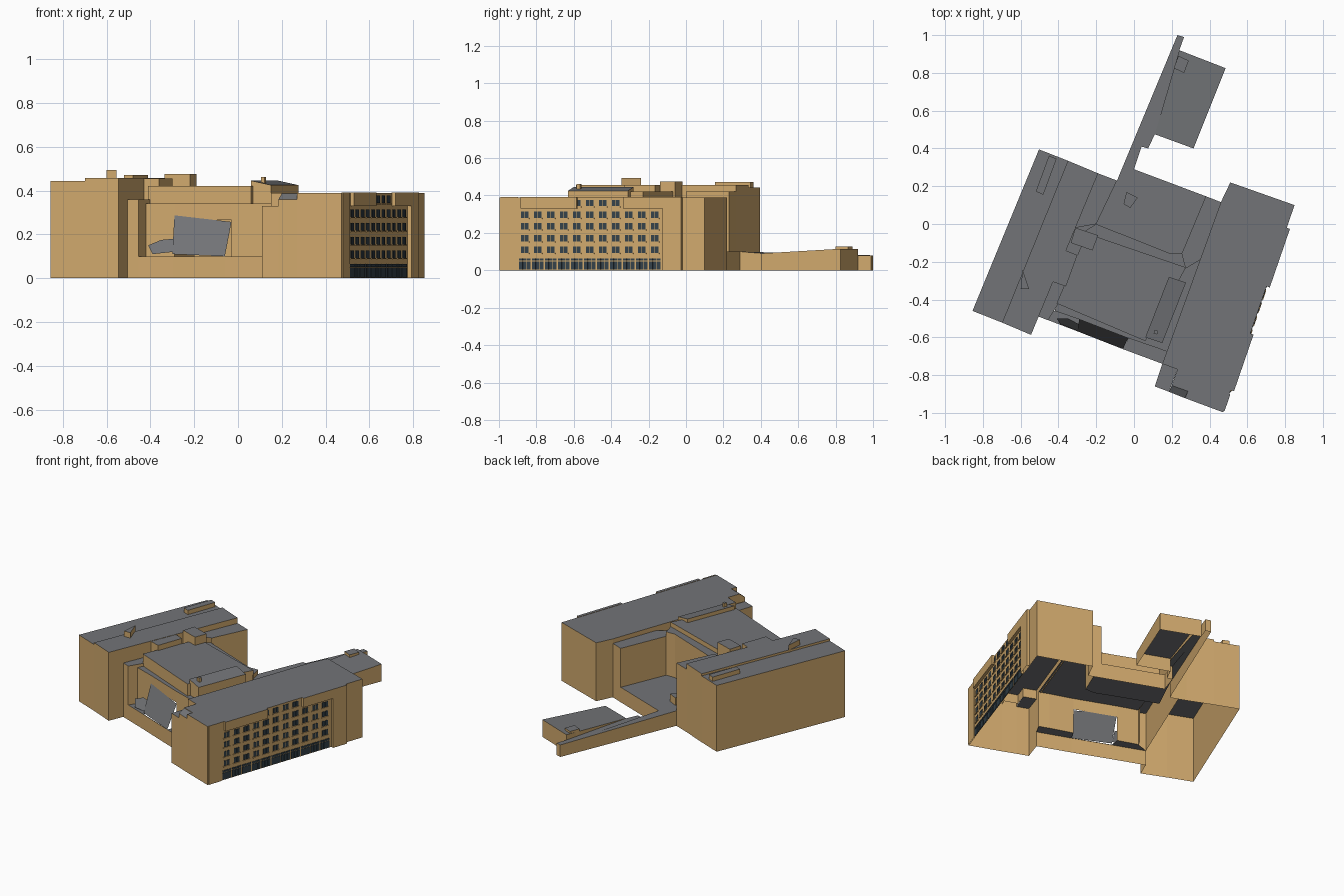
import bpy
import bmesh
from mathutils import Vector

if "Cube" in bpy.data.objects:
    bpy.data.objects.remove(bpy.data.objects["Cube"])


def material(name, rgb):
    m = bpy.data.materials.new(name)
    m.diffuse_color = (*rgb, 1)
    m.use_nodes = True
    m.node_tree.nodes["Principled BSDF"].inputs["Base Color"].default_value = m.diffuse_color
    return m


WALL = material("tan_wall", (0.64, 0.40, 0.155))
ROOF = material("grey_roof", (0.17, 0.175, 0.185))
GLASS = material("dark_glass", (0.035, 0.055, 0.07))


def finish(name, bm, mats):
    me = bpy.data.meshes.new(name)
    bm.to_mesh(me)
    bm.free()
    for m in mats:
        me.materials.append(m)
    ob = bpy.data.objects.new(name, me)
    bpy.context.collection.objects.link(ob)
    return ob


def add_prism(bm, pts, z0, z1, walls=None, cap=False):
    """Walls plus roof; walls maps edge index -> base height (None = all edges from z0)."""
    n = len(pts)
    tops = z1 if isinstance(z1, (list, tuple)) else [z1] * n
    area = sum(pts[i][0] * pts[(i + 1) % n][1] - pts[(i + 1) % n][0] * pts[i][1] for i in range(n))

    def face(cos, mat):
        f = bm.faces.new([bm.verts.new(c) for c in (cos if area > 0 else cos[::-1])])
        f.material_index = mat

    top = [(p[0], p[1], z) for p, z in zip(pts, tops)]
    face(top, 1)
    if cap:
        face([(p[0], p[1], z0) for p in pts][::-1], 0)
    bases = {i: z0 for i in range(n)} if walls is None else walls
    for i, b in bases.items():
        j = (i + 1) % n
        face([(*pts[i], b), (*pts[j], b), top[j], top[i]], 0)


def prism(name, pts, z0, z1, walls=None, cap=False):
    bm = bmesh.new()
    add_prism(bm, pts, z0, z1, walls, cap)
    bmesh.ops.remove_doubles(bm, verts=bm.verts, dist=1e-5)
    return finish(name, bm, (WALL, ROOF))


def panel(name, cos, mat=ROOF):
    bm = bmesh.new()
    bm.faces.new([bm.verts.new(c) for c in cos])
    return finish(name, bm, [mat])


# Left wing: two long roof strips of slightly different height
prism("left_wing_outer", [(-.855, -.46), (-.698, -.522), (-.35, .335), (-.503, .395)],
      0, .443, {0: 0, 2: 0, 3: 0})
prism("left_wing_inner", [(-.698, -.522), (-.545, -.587), (-.505, -.49), (-.19, .268), (-.35, .335)],
      0, .457, {0: 0, 1: 0, 2: .1, 3: 0, 4: .443})
prism("left_wing_rear", [(-.09, .23), (-.19, .268), (-.31, -.02), (-.20, 0)],
      0, .42, {0: 0, 3: .1})
prism("left_roof_duct", [(-.45, .362), (-.41, .345), (-.48, .155), (-.52, .172)], .443, .472)
prism("left_roof_vent", [(-.59, -.24), (-.555, -.345), (-.60, -.345)], .443, .493)

# Link between left wing and central hall, with stair boxes above
prism("left_link", [(-.505, -.49), (-.455, -.51), (-.40, -.42), (-.20, 0), (-.31, -.02)],
      0, .36, {0: 0, 1: .1})
prism("stair_box_rear", [(-.31, -.02), (-.19, -.06), (-.22, -.14), (-.335, -.10)], .36, .475)
prism("stair_box_side", [(-.385, -.13), (-.30, -.165), (-.36, -.33), (-.45, -.30)], .36, .455)

# Central hall: lower body (open behind the tilted panel), raised roof, rear band, side strip
prism("central_body", [(-.42, -.46), (-.29, -.505), (-.03, -.605), (.12, -.655), (.185, -.68), (.385, -.12),
                       (.254, -.153), (.19, -.155), (-.20, 0), (-.28, -.05)],
      .1, .34, {0: .1, 1: .265, 2: .1, 3: .1, 6: .1, 7: .1})
prism("central_roof", [(-.25, -.05), (.275, -.23), (.06, -.62), (-.41, -.42)], .34, .42)
prism("rear_band", [(-.28, -.05), (.275, -.235), (.254, -.153), (.19, -.155), (-.20, 0)], .34, .39)
prism("side_strip", [(.185, -.28), (.275, -.31), (.15, -.63), (.06, -.60)], .34,
      [.445, .425, .425, .445])
prism("side_post", [(.11, -.56), (.128, -.566), (.122, -.585), (.104, -.579)], .42, .462)

# Front terraces on either side of the tilted grey panels
prism("front_terrace_left", [(-.505, -.49), (-.30, -.568), (-.29, -.505), (-.42, -.46)], 0, .10, {0: 0})
prism("front_terrace_middle", [(-.30, -.568), (-.06, -.662), (-.06, -.659), (-.30, -.565)], 0, .10, {0: 0})
prism("front_terrace_right", [(-.06, -.662), (.15, -.74), (.185, -.68), (.12, -.655), (-.03, -.605)],
      0, .10, {0: 0})
panel("tilted_panel_large",
      [(-.30, -.567, .11), (-.06, -.661, .10), (-.03, -.605, .257), (-.29, -.505, .287)])
panel("tilted_panel_small", [(-.39, -.53, .11), (-.30, -.565, .12), (-.292, -.53, .18),
                             (-.35, -.50, .175), (-.41, -.50, .15)])

# Low rear court between the wings
prism("rear_court", [(-.09, .23), (-.20, 0), (.19, -.155), (.254, -.153), (.38, .147), (0, .29)],
      0, .10, {4: 0})
prism("court_box", [(-.04, .17), (.02, .14), (-.02, .085), (-.055, .105)], .10, .15)
prism("right_shelf", [(.46, .116), (.38, .147), (.254, -.153), (.275, -.235), (.35, -.19)],
      0, .36, {0: 0, 1: .1})

# Low annex reaching out to the back
prism("annex_passage", [(-.09, .23), (0, .29), (.04, .41), (.075, .40), (.11, .475), (.24, .92),
                        (.265, .99), (.23, 1.0)],
      0, [.10, .10, .09, .09, .09, .08, .08, .08], {1: 0, 2: 0, 3: 0, 5: 0, 6: 0, 7: 0})
prism("annex_hall", [(.11, .475), (.315, .40), (.485, .825), (.24, .92)],
      0, [.09, .09, .115, .115], {0: 0, 1: 0, 2: 0, 3: .08})
prism("annex_box", [(.235, .89), (.29, .865), (.265, .80), (.21, .825)], .09, .127)

# Right wing with a lower step and a sloped skylight at its inner front corner
prism("right_wing", [(.51, .22), (.46, .116), (.375, -.12), (.172, -.68), (.15, -.74), (.23, -.77),
                     (.20, -.855), (.285, -.885), (.27, -.922), (.472, -.997), (.85, .10)],
      0, .39, {0: 0, 1: .36, 2: .33, 3: .1, 4: .33, 5: .33, 6: .33, 7: .33, 8: 0, 9: 0, 10: 0})
prism("right_wing_step", [(.15, -.74), (.23, -.77), (.185, -.888), (.11, -.86)], 0, .33, {2: 0, 3: 0})
prism("sloped_skylight", [(.20, -.855), (.285, -.885), (.27, -.922), (.185, -.888)],
      0, [.387, .387, .36, .36], {2: 0, 3: .33})

# Window facade: everything is placed along the outer wall line of the right wing
P, Q = Vector((.85, .10)), Vector((.472, -.997))
D = (Q - P).normalized()
N = Vector((-D.y, D.x))


def strip(y0, y1, out, back=0):
    """Rectangle along the facade between two y positions."""
    a, b = (P + D * ((P.y - y) / -D.y) for y in (y0, y1))
    return [tuple(v) for v in (a + N * back, b + N * back, b + N * out, a + N * out)]


for name, y0, y1, z0, out in (("facade_pier_rear", -.02, -.12, 0, .018),
                              ("parapet_rear", -.12, -.33, .33, .018),
                              ("parapet_front", -.58, -.88, .33, .018),
                              ("facade_pier_front", -.90, -.99, 0, .005)):
    prism(name, strip(y0, y1, out, -.002), z0, .392, cap=z0 > 0)

panes, frames = bmesh.new(), bmesh.new()
for col in range(11):
    yc = -.166 - col * .0695
    rows = [.11, .172, .235, .297] + ([.36] if 3 <= col <= 6 else [])
    for zc in rows:
        for s in (-1, 1):
            y = yc + s * .0105
            add_prism(panes, strip(y + .0085, y - .0085, .003), zc - .017, zc + .017, cap=True)
        add_prism(frames, strip(yc + .024, yc - .024, .006), zc - .023, zc - .018, cap=True)
    # Ground floor glazing with mullions
    for k in range(3):
        y = yc + (k - 1) * .021
        add_prism(panes, strip(y + .0095, y - .0095, .003), .004, .048, cap=True)
        add_prism(panes, strip(y + .0095, y - .0095, .003), .052, .064, cap=True)
finish("window_panes", panes, [GLASS, GLASS])
finish("window_sills", frames, [WALL, WALL])
